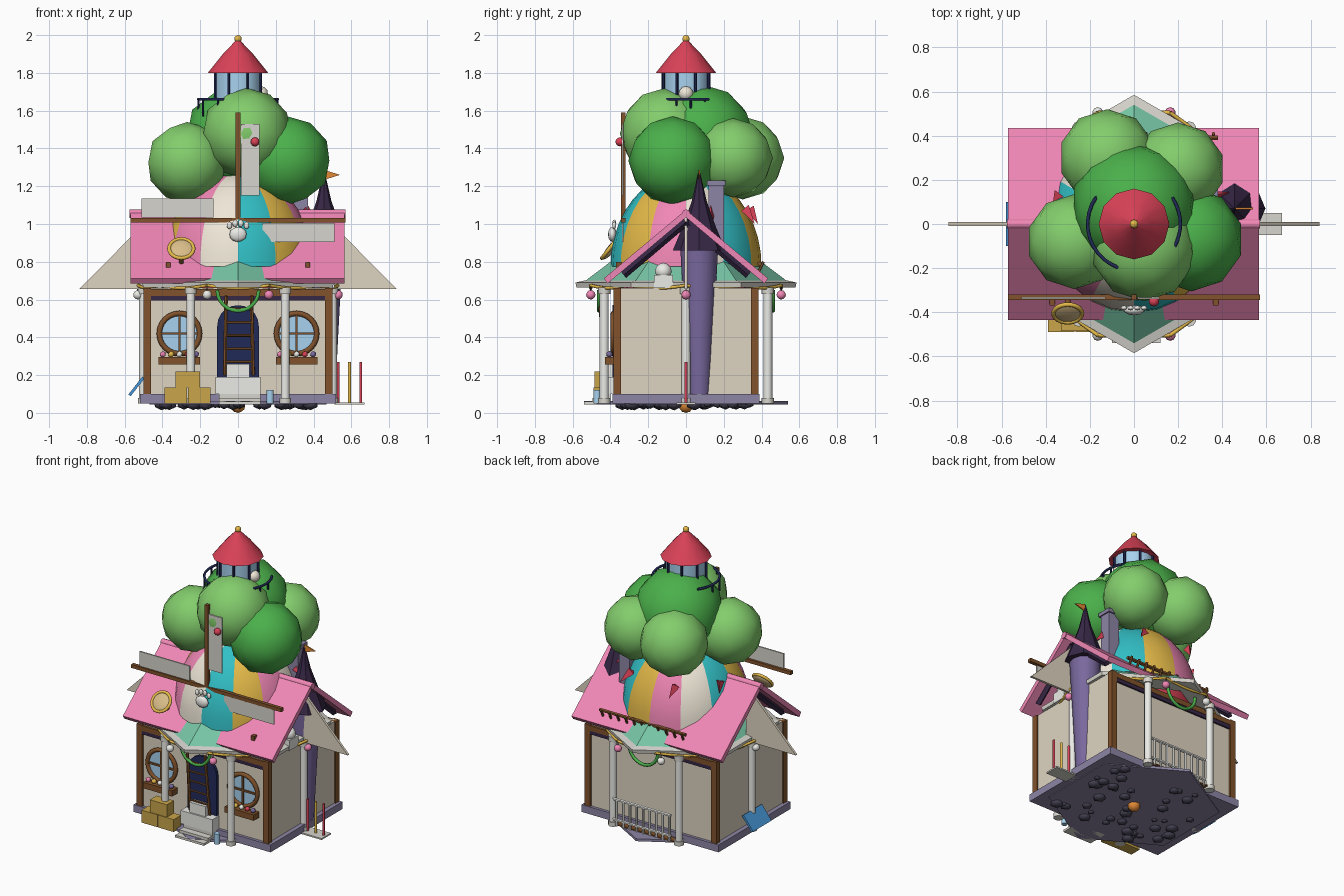
import bpy, math, random
from math import sin, cos, pi, radians
from mathutils import Vector as V

if "Cube" in bpy.data.objects:
    bpy.data.objects.remove(bpy.data.objects["Cube"])
random.seed(4)
MATS = {}
PAL = dict(pink='F086B4', cream='EEE6D6', wall='DDD3C0', teal='35BEC4', gold='E3B84A', red='D94458', leaf='82CC6C',
           green='4CAF4C', mint='76C4A4', navy='262E58', glass='A6D0EE', wood='80532F', dark='3A2C48', purple='78689C',
           stone='8C84A4', white='EAEAE6', trim='D6D4CC', orange='E08838', tan='D8BC88', blue='4896D8', crate='C8A44C',
           rock='494656')

def mat(c):
    if c not in MATS:
        MATS[c] = bpy.data.materials.new(c)
        rgb = [int(PAL[c][i:i+2], 16) / 255 for i in (0, 2, 4)]
        MATS[c].diffuse_color = [x ** 2.2 for x in rgb] + [1]
    return MATS[c]

def finish(name, c, smooth=0):
    o = bpy.context.object
    o.name = name
    o.data.materials.append(mat(c))
    if smooth:
        bpy.ops.object.shade_smooth_by_angle(angle=radians(smooth))
    return o

def mesh(name, verts, faces, c, smooth=0):
    me = bpy.data.meshes.new(name)
    me.from_pydata(verts, [], faces)
    o = bpy.data.objects.new(name, me)
    bpy.context.collection.objects.link(o)
    bpy.ops.object.select_all(action='DESELECT')
    bpy.context.view_layer.objects.active = o
    o.select_set(True)
    bpy.ops.object.mode_set(mode='EDIT')
    bpy.ops.mesh.select_all(action='SELECT')
    bpy.ops.mesh.normals_make_consistent(inside=False)
    bpy.ops.object.mode_set(mode='OBJECT')
    return finish(name, c, smooth)

def box(name, lo, hi, c, rot=(0, 0, 0)):
    lo, hi = V(lo), V(hi)
    bpy.ops.mesh.primitive_cube_add(size=1, location=(lo + hi) / 2, rotation=rot)
    bpy.context.object.scale = hi - lo
    return finish(name, c)

def rod(name, p, q, r, c, r2=None, n=10):
    d = V(q) - V(p)
    bpy.ops.mesh.primitive_cone_add(vertices=n, radius1=r, radius2=r if r2 is None else r2, depth=d.length,
                                    location=(V(p) + V(q)) / 2, rotation=d.to_track_quat('Z', 'Y').to_euler())
    return finish(name, c, 40 if n > 6 else 0)

def ball(name, p, r, c, sc=(1, 1, 1), rot=(0, 0, 0), sub=2):
    bpy.ops.mesh.primitive_ico_sphere_add(subdivisions=sub, radius=r, location=p, rotation=rot)
    bpy.context.object.scale = sc
    return finish(name, c, 60)

def ring(name, p, R, r, c, rot=(pi / 2, 0, 0)):
    bpy.ops.mesh.primitive_torus_add(location=p, rotation=rot, major_radius=R, minor_radius=r,
                                     major_segments=24, minor_segments=8)
    return finish(name, c, 60)

def prism(name, pts, f, a, b, c):
    n = len(pts)
    vs = [f(u, v, w) for w in (a, b) for u, v in pts]
    fs = [list(range(n)), list(range(2 * n - 1, n - 1, -1))]
    fs += [(i, (i + 1) % n, (i + 1) % n + n, i + n) for i in range(n)]
    return mesh(name, vs, fs, c)

def lathe(name, prof, n, c, at=(0, 0), smooth=0, cap=True):
    vs = [(at[0] + r * cos(pi / 2 + 2 * pi * i / n), at[1] + r * sin(pi / 2 + 2 * pi * i / n), z)
          for r, z in prof for i in range(n)]
    fs = [(k * n + i, k * n + (i + 1) % n, (k + 1) * n + (i + 1) % n, (k + 1) * n + i)
          for k in range(len(prof) - 1) for i in range(n)]
    if cap:
        fs += [list(range(n)), list(range((len(prof) - 1) * n, len(prof) * n))]
    return mesh(name, vs, fs, c, smooth)

def tube(name, pts, r, c):
    cu = bpy.data.curves.new(name, 'CURVE')
    cu.dimensions, cu.bevel_depth, cu.bevel_resolution = '3D', r, 1
    s = cu.splines.new('POLY')
    s.points.add(len(pts) - 1)
    for p, q in zip(s.points, pts):
        p.co = (*q, 1)
    cu.materials.append(mat(c))
    bpy.context.collection.objects.link(bpy.data.objects.new(name, cu))

def yz(u, v, w): return (w, u, v)
def xz(u, v, w): return (u, w, v)

# foundation, porch deck, steps and stones underneath
box('foundation', (-.52, -.39, .05), (.52, .39, .1), 'stone')
lathe('porch_deck', [(.54, .045), (.54, .062)], 6, 'stone')
box('back_deck_boards', (-.22, .4, .062), (.22, .45, .07), 'wood')
for i in range(3):
    box('step', (-.1, -.54 + .045 * i, .045), (.12, -.4, .06 + .02 * i), 'trim')
for i in range(45):
    p = (random.uniform(-.42, .42), random.uniform(-.34, .34), .045)
    ball('under_stone', p, random.uniform(.02, .045), 'rock', (1, 1, .7), (0, 0, random.random()), 1)
ball('under_lamp', (0, 0, .04), .04, 'orange')

# house body with timber frame
box('house_walls', (-.49, -.37, .1), (.49, .37, .66), 'wall')
for x in (-.48, .48):
    for y in (-.365, .365):
        box('corner_post', (x - .02, y - .02, .09), (x + .02, y + .02, .66), 'wood')
for y in (-.37, .37):
    box('top_beam', (-.49, y - .015, .62), (.49, y + .015, .655), 'wood')
    box('trim_beam', (-.47, y - .012, .595), (.47, y + .012, .62), 'dark')

# arched door, chair and ladder
arch = [(-.11, .1), (.11, .1)] + [(.11 * cos(pi * i / 10), .46 + .11 * sin(pi * i / 10)) for i in range(11)]
prism('door', arch, xz, -.39, -.36, 'navy')
box('door_plinth', (-.12, -.45, .1), (.12, -.38, .19), 'white')
box('door_plinth_top', (-.06, -.44, .19), (.06, -.39, .26), 'white')
for x in (-.07, .08):
    rod('ladder_rail', (x, -.42, .2), (x * .9, -.46, .62), .01, 'wood', n=6)
for i in range(5):
    rod('ladder_rung', (-.07, -.425 - .008 * i, .27 + .07 * i), (.08, -.425 - .008 * i, .27 + .07 * i), .007, 'wood', n=6)

# round windows with flower boxes
for s in (-.31, .31):
    rod('window_glass', (s, -.365, .42), (s, -.385, .42), .105, 'glass', n=24)
    ring('window_ring', (s, -.385, .42), .107, .014, 'wood')
    box('mullion_v', (s - .006, -.395, .32), (s + .006, -.38, .52), 'wood')
    box('mullion_h', (s - .1, -.395, .414), (s + .1, -.38, .426), 'wood')
    box('flower_box', (s - .11, -.43, .255), (s + .11, -.37, .295), 'wood')
    for i, c in enumerate(('pink', 'gold', 'white', 'red', 'purple')):
        ball('flower', (s - .088 + .044 * i, -.405, .31), .018, c, sub=1)

# crates and cup
for x in (-.39, -.265):
    box('crate', (x, -.49, .05), (x + .12, -.41, .135), 'crate')
box('crate_top', (-.33, -.485, .135), (-.2, -.41, .22), 'crate')
rod('cup', (.17, -.47, .05), (.17, -.47, .12), .02, 'glass')

# six columns, hexagonal canopy, bulbs and garlands
for i in range(6):
    x, y = .5 * cos(i * pi / 3), .5 * sin(i * pi / 3)
    rod('column', (x, y, .05), (x, y, .665), .024, 'white')
    rod('column_base', (x, y, .05), (x, y, .08), .032, 'trim')
    rod('column_capital', (x, y, .63), (x, y, .665), .032, 'trim')
lathe('canopy_trim', [(.45, .665), (.58, .665), (.585, .69), (.54, .7)], 6, 'trim', cap=False)
lathe('canopy_roof', [(.545, .69), (.36, .83)], 6, 'mint', cap=False)
bulb = [V((.53 * cos(i * pi / 5), .53 * sin(i * pi / 5), .625)) for i in range(11)]
for i in range(10):
    ball('bulb', bulb[i], .025, 'white' if i % 2 else 'pink')
    rod('bulb_cord', bulb[i], bulb[i] + V((0, 0, .04)), .004, 'dark', n=6)
    tube('garland', [bulb[i].lerp(bulb[i + 1], t / 6) + V((0, 0, .05 - .015 * sin(pi * t / 6))) for t in range(7)], .009, 'gold')
for y in (-.46, .46):
    tube('wreath', [(.11 * cos(pi + pi * i / 12), y, .65 + .11 * sin(pi + pi * i / 12)) for i in range(13)], .011, 'green')

# gable roof, rafters, side sails
prism('main_roof', [(0, 1.075), (-.435, .712), (-.415, .685), (0, 1.035), (.415, .685), (.435, .712)], yz, -.57, .565, 'pink')
rod('ridge_cap', (-.575, 0, 1.055), (.57, 0, 1.055), .022, 'pink')
for x in (-.5, .5):
    for y in (-.33, .33):
        rod('rafter', (x, y, .73), (x, 0, 1.01), .02, 'dark', n=4)
for s in (-1, 1):
    prism('side_sail', [(s * .46, 1.04), (s * .84, .655), (s * .46, .655)], xz, -.008, .008, 'wall')
    box('roof_bracket', (s * .37 - .012, -.37, .77), (s * .37 + .012, -.34, .8), 'wood')
rod('rack_bar', (-.27, .39, .79), (.38, .39, .79), .012, 'wood', n=6)
for i in range(11):
    x = -.25 + .061 * i
    rod('rack_peg', (x, .38, .74), (x, .41, .8), .008, 'wood', n=6)

# striped dome on a red drum
lathe('drum', [(.37, .66), (.37, .8)], 24, 'red', smooth=40)
prof = [(.4 * cos(a * pi / 20), .775 + .5 * sin(a * pi / 20)) for a in range(10)]
dome = lathe('striped_dome', prof, 24, 'teal', smooth=60)
for c in ('gold', 'pink', 'cream'):
    dome.data.materials.append(mat(c))
for p in dome.data.polygons:
    a = math.degrees(math.atan2(p.center.y, p.center.x))
    p.material_index = int((a + 450) // 30) % 4
for a in (20, 60, 115, 160):
    d = V((cos(radians(a)), sin(radians(a)), 0))
    rod('dome_pennant', d * .37 + V((0, 0, 1.08)), d * .42 + V((.04, 0, 1.0)), .03, 'red', 0, 3)
ball('attic_ball', (.47, -.12, .75), .045, 'white')
box('attic_plinth', (.43, -.17, .66), (.51, -.07, .73), 'white')

# paw ornament and dish
ball('paw_pad', (0, -.39, .945), .047, 'white', (1, .5, .85))
for i in range(4):
    x = -.045 + .03 * i
    ball('paw_toe', (x, -.38, 1.005 - 6 * x * x), .018, 'white', (.8, .6, 1.1))
ball('dish', (-.3, -.4, .865), .068, 'tan', (1, 1, .3), (.9, 0, 0))
ring('dish_rim', (-.3, -.405, .87), .065, .01, 'gold', (.9, 0, 0))
rod('dish_arm', (-.3, -.4, .865), (-.3, -.32, .78), .012, 'wood')

# windmill blades, each turned about the hub
for k in range(4):
    a = k * pi / 2
    def turn(u, v, w, a=a): return (u * cos(a) - v * sin(a), w, 1.02 + u * sin(a) + v * cos(a))
    prism('blade_spar', [(-.012, 0), (.012, 0), (.012, .57 if k != 2 else .2), (-.012, .57 if k != 2 else .2)], turn, -.345, -.32, 'wood')
    if k != 2:
        prism('blade_sail', [(.015, .13), (.115, .13), (.115, .51), (.015, .51)], turn, -.34, -.33, 'trim')
ball('blade_knob', (.09, -.35, 1.435), .024, 'red')

# tower and chimney
lathe('tower', [(.06, .1), (.075, .4), (.1, .87)], 12, 'purple', (.455, .07), 40)
lathe('tower_roof', [(.14, .86), (.09, .98), (.04, 1.12), (.003, 1.28)], 8, 'dark', (.455, .07))
prism('tower_flag', [(.46, 1.285), (.54, 1.26), (.46, 1.235)], xz, .066, .074, 'orange')
box('chimney', (.29, .12, .85), (.37, .2, 1.21), 'stone')
box('chimney_cap', (.28, .11, 1.205), (.38, .21, 1.23), 'stone')

# foliage
for x, y, z, r, c in ((0, .08, 1.455, .285, 'green'), (.045, -.11, 1.48, .24, 'leaf'), (-.27, -.08, 1.325, .215, 'leaf'),
                      (.26, -.07, 1.335, .235, 'green'), (.2, .25, 1.35, .21, 'leaf'), (-.12, .3, 1.35, .22, 'leaf')):
    ball('foliage', (x, y, z), r, c)

# lookout cupola with broken railing
lathe('cupola_glass', [(.125, 1.64), (.125, 1.81)], 12, 'glass', smooth=40)
for i in range(8):
    x, y = .13 * cos(i * pi / 4 + .4), .13 * sin(i * pi / 4 + .4)
    rod('cupola_post', (x, y, 1.64), (x, y, 1.81), .008, 'navy', n=6)
lathe('cupola_roof', [(.16, 1.8), (.08, 1.9), (.008, 1.975)], 12, 'red', smooth=35)
ball('finial', (0, 0, 1.98), .02, 'gold')
ball('lamp', (.12, 0, 1.69), .04, 'cream')
for a0, a1 in ((-35, 35), (145, 250)):
    pts = [V((.21 * cos(radians(a0 + (a1 - a0) * t / 10)), .21 * sin(radians(a0 + (a1 - a0) * t / 10)), 1.66)) for t in range(11)]
    tube('lookout_rail', pts, .008, 'navy')
    for p in pts[::3]:
        rod('rail_post', p, p - V((0, 0, .09)), .006, 'navy', n=6)

# side posts, leaning panel, back fence
box('side_board', (.51, -.05, .045), (.67, .05, .055), 'trim')
for x, c in ((.53, 'red'), (.59, 'gold'), (.65, 'red')):
    rod('side_post', (x, 0, .05), (x, 0, .27), .008, c)
box('leaning_panel', (-.545, -.1, .08), (-.53, .1, .2), 'blue', (0, radians(38), 0))
for z in (.1, .24):
    rod('fence_rail', (-.2, .45, z), (.24, .45, z), .01, 'white', n=6)
for i in range(9):
    rod('fence_baluster', (-.19 + .05 * i, .45, .06), (-.19 + .05 * i, .45, .24), .008, 'white', n=6)

for m in bpy.data.materials:
    if m.users and not m.is_grease_pencil:
        m.use_nodes = True
        m.node_tree.nodes["Principled BSDF"].inputs["Base Color"].default_value = m.diffuse_color
